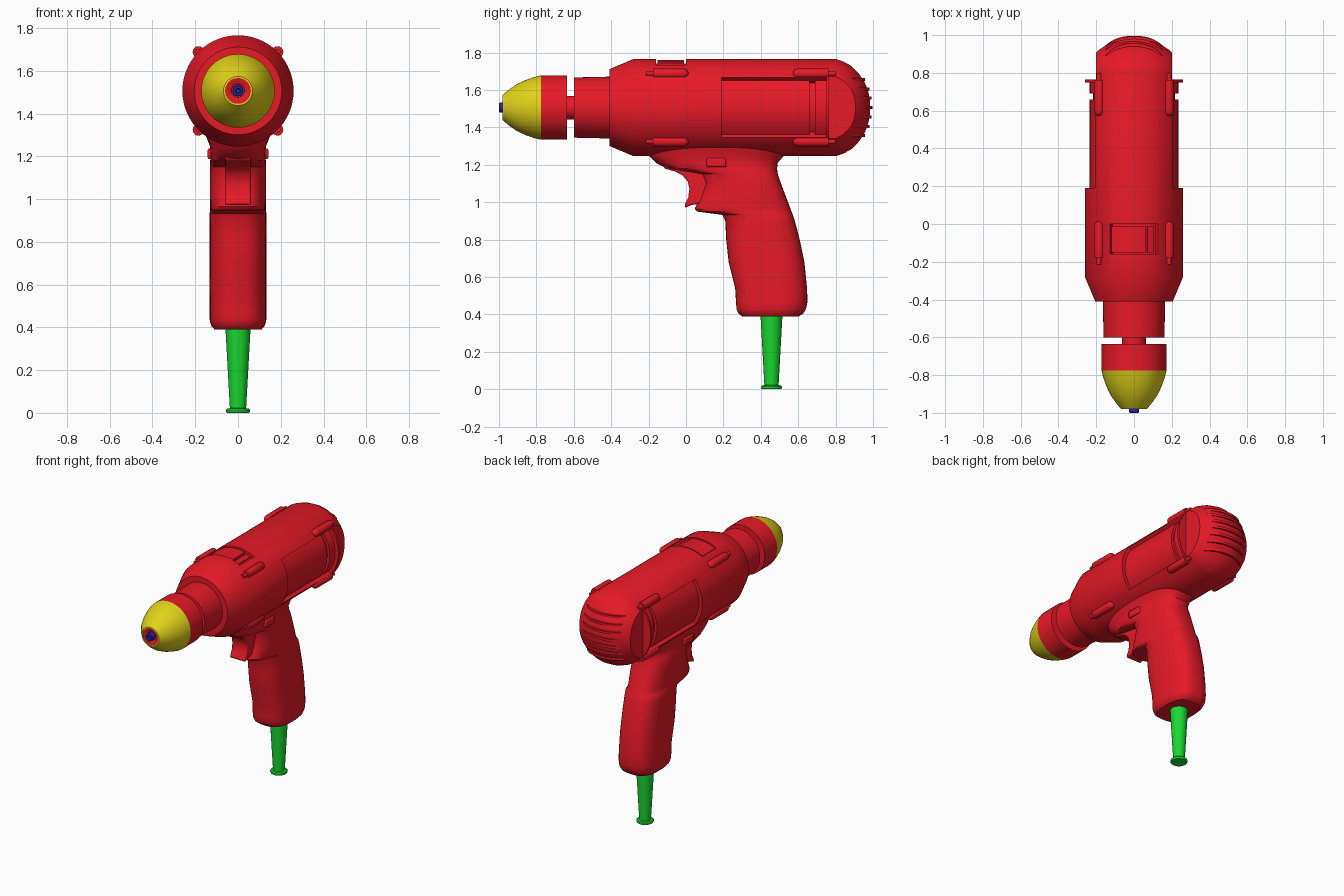
import bpy, bmesh
from math import sin, cos, pi, radians, sqrt, copysign

if "Cube" in bpy.data.objects:
    bpy.data.objects.remove(bpy.data.objects["Cube"])

CZ = 1.506  # height of the barrel axis


def material(name, rgb):
    m = bpy.data.materials.new(name)
    m.diffuse_color = (*rgb, 1)
    m.use_nodes = True
    m.node_tree.nodes["Principled BSDF"].inputs["Base Color"].default_value = m.diffuse_color
    return m


RED = material("red", (0.8, 0.01, 0.02))
YELLOW = material("yellow", (0.75, 0.65, 0.01))
GREEN = material("green", (0.01, 0.7, 0.03))
BLUE = material("blue", (0.02, 0.02, 0.5))


def finish(name, bm, mat, angle=32):
    bmesh.ops.remove_doubles(bm, verts=bm.verts, dist=1e-5)
    bmesh.ops.recalc_face_normals(bm, faces=bm.faces)
    me = bpy.data.meshes.new(name)
    bm.to_mesh(me)
    bm.free()
    ob = bpy.data.objects.new(name, me)
    bpy.context.collection.objects.link(ob)
    if mat:
        me.materials.append(mat)
    smooth(ob, angle)
    return ob


def activate(ob):
    bpy.ops.object.select_all(action='DESELECT')
    ob.select_set(True)
    bpy.context.view_layer.objects.active = ob


def smooth(ob, angle=32):
    activate(ob)
    bpy.ops.object.shade_smooth_by_angle(angle=radians(angle))


def skin(name, rings, mat):
    """Closed surface through rings of points."""
    bm = bmesh.new()
    vs = [[bm.verts.new(p) for p in r] for r in rings]
    n = len(vs[0])
    for a, b in zip(vs, vs[1:]):
        for i in range(n):
            bm.faces.new((a[i], a[(i + 1) % n], b[(i + 1) % n], b[i]))
    bm.faces.new(vs[0])
    bm.faces.new(vs[-1])
    return finish(name, bm, mat)


def lathe(name, prof, mat, x=0, z=CZ, n=48):
    """Turn (radius, y) points around an axis along y."""
    return skin(name, [[(x + r * cos(2 * pi * i / n), y, z + r * sin(2 * pi * i / n))
                        for i in range(n)] for r, y in prof], mat)


def prism(name, pts, lo, hi, axis, mat=None):
    """Extrude a 2D outline along one axis."""
    at = {'x': lambda a, b, t: (t, a, b), 'y': lambda a, b, t: (a, t, b),
          'z': lambda a, b, t: (a, b, t)}[axis]
    return skin(name, [[at(a, b, t) for a, b in pts] for t in (lo, hi)], mat)


def sector(name, mid, half, r0, r1, y0, y1, mat=None, n=16):
    """Piece of a tube around the barrel axis."""
    ang = [radians(mid - half + 2 * half * i / n) for i in range(n + 1)]
    pts = [(r0 * cos(a), CZ + r0 * sin(a)) for a in ang]
    pts += [(r1 * cos(a), CZ + r1 * sin(a)) for a in reversed(ang)]
    return prism(name, pts, y0, y1, 'y', mat)


def rect(a0, a1, b0, b1):
    return [(a0, b0), (a1, b0), (a1, b1), (a0, b1)]


def cut(ob, cutter):
    m = ob.modifiers.new("cut", 'BOOLEAN')
    m.operation, m.solver, m.object = 'DIFFERENCE', 'EXACT', cutter
    activate(ob)
    bpy.ops.object.modifier_apply(modifier=m.name)
    bpy.data.objects.remove(cutter)


def bevel(ob, width):
    m = ob.modifiers.new("bevel", 'BEVEL')
    m.width, m.segments, m.limit_method = width, 2, 'ANGLE'


# Motor housing with domed back
DOME = [(.26, .80), (.247, .84), (.222, .885), (.185, .922), (.14, .953),
        (.107, .967), (.07, .978), (.03, .984)]
housing = lathe("motor_housing", [(.205, -.41), (.26, -.28)] + DOME, RED, n=64)

# Recessed side panels, grooves and flat rear cheeks
for mid, s in ((0, 1), (180, -1)):
    cut(housing, sector("panel_cutter", mid, 38, .235, .32, .19, .75))
    cut(housing, sector("groove_cutter", mid, 37.5, .216, .31, .66, .69))
    xs = sorted((s * .2, s * .4))
    cut(housing, prism("cheek_cutter", rect(xs[0], xs[1], CZ - .3, CZ + .3), .765, 1.1, 'y'))

# Selector slot on top with its slider
cut(housing, sector("slot_cutter", 90, 29, .235, .32, -.16, .0))
smooth(housing)
sector("selector_slider", 97, 21, .23, .255, -.152, -.012, RED)
sector("selector_stop", 69, 4, .23, .248, -.152, -.012, RED)


# Horizontal vent ribs on the back dome
def dome_y(r):
    for (ra, ya), (rb, yb) in zip(DOME, DOME[1:]):
        if ra >= r >= rb:
            return ya + (yb - ya) * (ra - r) / (ra - rb)
    return DOME[-1][1]


for dz in (-.15, -.1, -.05, 0, .05, .1, .15):
    half = min(.15, sqrt(.215 ** 2 - dz ** 2))
    xs = [-half + 2 * half * i / 14 for i in range(15)]
    arc = [(x, dome_y(sqrt(x * x + dz * dz)) + .012 * (1 - (x / half) ** 4)) for x in xs]
    prism("vent_rib", arc + [(half, .84), (-half, .84)],
          CZ + dz - .008, CZ + dz + .008, 'z', RED)

# Front neck, spindle and chuck
lathe("neck", [(.165, -.38), (.165, -.42), (.161, -.6)], RED)
lathe("spindle", [(.063, -.58), (.063, -.65)], RED)
lathe("chuck_collar", [(.172, -.635), (.172, -.775)], RED)
lathe("chuck_nose", [(.1, -.774), (.172, -.775), (.162, -.815), (.146, -.86), (.125, -.905),
                     (.097, -.945), (.068, -.98), (.06, -.98), (.06, -.95)], YELLOW)
lathe("chuck_insert", [(.06, -.95), (.06, -.976), (.045, -.974), (.03, -.965), (.028, -.95)], RED)
lathe("bit_holder", [(.026, -.94), (.026, -.995), (.022, -1), (.013, -1), (.01, -.975)], BLUE, n=16)

# Screw lugs along the housing, front and rear
LUG = [(.014, -.035), (.014, .003), (.026, .003), (.027, .01), (.027, .165),
       (.023, .18), (.013, .19), (.004, .193)]
for x in (-.185, .185):
    for z in (CZ - .182, CZ + .182):
        lathe("front_lug", [(r, y - .18) for r, y in LUG], RED, x, z, 16)
        lathe("rear_lug", [(r, .765 - y) for r, y in LUG], RED, x, z, 16)

# Handle: stacked rounded sections (z, front y, back y, half width)
SECTIONS = [(.39, .30, .605, .11), (.405, .28, .627, .124), (.43, .27, .642, .132),
            (.47, .267, .65, .133), (.54, .263, .647, .133), (.68, .228, .633, .133),
            (.8, .215, .608, .133), (.9, .21, .582, .133), (.932, .195, .572, .133),
            (.95, .06, .564, .13), (.965, .047, .559, .13), (1.02, .07, .538, .132),
            (1.1, .1, .508, .132), (1.15, .08, .491, .132), (1.18, -.1, .487, .13),
            (1.21, -.16, .49, .128), (1.25, -.2, .525, .132), (1.32, -.24, .6, .16)]


def rounded(z, y0, y1, w, n=40):
    p = 2 / 2.7
    ring = []
    for i in range(n):
        c, s = cos(2 * pi * i / n), sin(2 * pi * i / n)
        ring.append((w * copysign(abs(c) ** p, c),
                     (y0 + y1) / 2 + (y1 - y0) / 2 * copysign(abs(s) ** p, s), z))
    return ring


smooth(skin("handle", [rounded(*s) for s in SECTIONS], RED), 45)

# Curved trigger
trigger = prism("trigger", [(-.125, 1.2), (-.115, 1.18), (-.06, 1.165), (-.02, 1.145), (.01, 1.11),
                            (.018, 1.07), (.012, 1.025), (-.008, .985), (-.005, .97), (.03, .985),
                            (.12, 1.0), (.16, 1.1), (.14, 1.2)], -.06, .06, 'x', RED)
bevel(trigger, .008)

# Lock button through the handle
button = prism("lock_button", rect(.11, .215, 1.187, 1.237), -.142, .142, 'x', RED)
bevel(button, .008)

# Cable sleeve under the handle
CABLE = [(.052, 0), (.056, .006), (.056, .014), (.05, .02), (.038, .022), (.059, .4)]
skin("cable_sleeve", [[(r * cos(2 * pi * i / 32), .457 + r * sin(2 * pi * i / 32), z)
                       for i in range(32)] for r, z in CABLE], GREEN)
